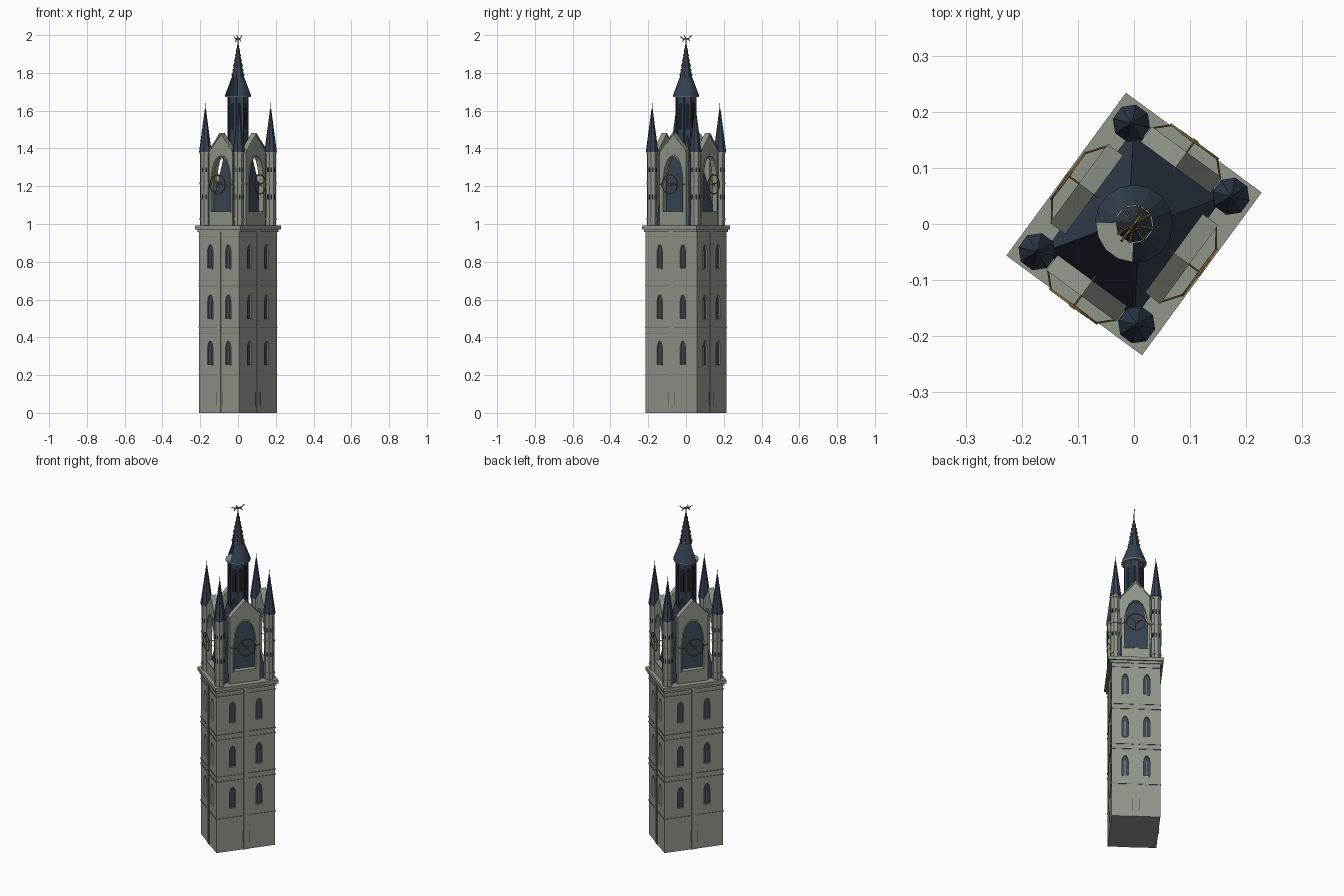
import bpy, bmesh
from math import pi, cos, sin, atan2, radians
from mathutils import Matrix, Vector

if "Cube" in bpy.data.objects:
    bpy.data.objects.remove(bpy.data.objects["Cube"])

TURN = Matrix.Rotation(radians(-36.3), 4, 'Z')
BODY = (0.132, 0.168)      # half sizes of the shaft
WALL = (0.118, 0.155)      # outer planes of the belfry walls
WALL_HALF = (0.087, 0.077)


def material(name, rgb):
    m = bpy.data.materials.new(name)
    m.use_nodes = True
    m.diffuse_color = (*rgb, 1)
    m.node_tree.nodes["Principled BSDF"].inputs["Base Color"].default_value = (*rgb, 1)
    return m


STONE = material("grey stone", (0.28, 0.305, 0.255))
TRIM = material("dark stone", (0.16, 0.175, 0.15))
SLATE = material("blue slate", (0.036, 0.055, 0.083))
GLASS = material("window blue", (0.045, 0.058, 0.09))
DARK = material("deep shadow", (0.012, 0.015, 0.02))
GOLD = material("old gold", (0.22, 0.13, 0.03))


def finish(name, bm, mat):
    bmesh.ops.recalc_face_normals(bm, faces=bm.faces[:])
    bm.transform(TURN)
    mesh = bpy.data.meshes.new(name)
    bm.to_mesh(mesh)
    bm.free()
    mesh.materials.append(mat)
    ob = bpy.data.objects.new(name, mesh)
    bpy.context.collection.objects.link(ob)
    return ob


def side(k):
    """Frame of side k: x points outward, y runs along the wall."""
    return Matrix.Rotation(k * pi / 2, 4, 'Z')


def box(bm, lo, hi, frame=Matrix()):
    lo, hi = Vector(lo), Vector(hi)
    m = frame @ Matrix.Translation((lo + hi) / 2) @ Matrix.Diagonal((*(hi - lo), 1))
    bmesh.ops.create_cube(bm, size=1, matrix=m)


def frustum(bm, z0, z1, r0, r1, n=8, at=(0, 0), caps=True):
    m = Matrix.Translation((*at, (z0 + z1) / 2)) @ Matrix.Rotation(pi / n, 4, 'Z')
    return bmesh.ops.create_cone(bm, cap_ends=caps, segments=n, radius1=r0,
                                 radius2=r1, depth=z1 - z0, matrix=m)["verts"]


def rod(bm, p, q, r=0.002):
    p, q = Vector(p), Vector(q)
    m = Matrix.Translation((p + q) / 2) @ (q - p).to_track_quat('Z', 'Y').to_matrix().to_4x4()
    bmesh.ops.create_cone(bm, cap_ends=True, segments=6, radius1=r, radius2=r,
                          depth=(q - p).length, matrix=m)


def prism(bm, loops, x0, x1, frame):
    """Plate from outline loops of (y, z); later loops are holes."""
    edges = []
    for loop in loops:
        vs = [bm.verts.new(frame @ Vector((x0, y, z))) for y, z in loop]
        edges += [bm.edges.new((a, b)) for a, b in zip(vs, vs[1:] + vs[:1])]
    geom = bmesh.ops.triangle_fill(bm, edges=edges, use_beauty=True)["geom"]
    faces = [f for f in geom if isinstance(f, bmesh.types.BMFace)]
    ext = bmesh.ops.extrude_face_region(bm, geom=faces, use_keep_orig=True)["geom"]
    step = frame.to_3x3() @ Vector((x1 - x0, 0, 0))
    bmesh.ops.translate(bm, vec=step, verts=[v for v in ext if isinstance(v, bmesh.types.BMVert)])


def arch(y, half, z0, spring, top):
    right = [(half * cos(t) ** 0.8, spring + (top - spring) * sin(t) ** 1.25)
             for t in (0, 0.35, 0.7, 1.05, 1.35)]
    pts = [(half, z0)] + right + [(0, top)] + [(-a, b) for a, b in right[::-1]] + [(-half, z0)]
    return [(y + a, b) for a, b in pts]


# Shaft with recessed lancet windows
bm = bmesh.new()
box(bm, (-BODY[0], -BODY[1], 0), (BODY[0], BODY[1], 0.97))
shaft = finish("tower_shaft", bm, STONE)
cut, panes, bars = bmesh.new(), bmesh.new(), bmesh.new()
for k in range(4):
    d, f = BODY[k % 2], side(k)
    for y in (-0.076, 0.076) if k % 2 == 0 else (-0.059, 0.059):
        for z in (0.25, 0.495, 0.76):
            shape = arch(y, 0.018, z, z + 0.085, z + 0.13)
            prism(cut, [shape], d - 0.012, d + 0.01, f)
            prism(panes, [shape], d - 0.014, d - 0.010, f)
            box(bars, (d - 0.011, y - 0.002, z), (d - 0.005, y + 0.002, z + 0.1), f)
            box(bars, (d - 0.011, y - 0.018, z), (d + 0.002, y + 0.018, z + 0.006), f)
    # Narrow slits beside the foot of each pilaster
    for y in (-0.02, 0.02):
        box(panes, (d - 0.002, y - 0.002, 0.04), (d + 0.001, y + 0.002, 0.11), f)
cutter = finish("window_cutter", cut, STONE)
cutter.hide_render = True
cutter.hide_set(True)
mod = shaft.modifiers.new("windows", 'BOOLEAN')
mod.operation, mod.object, mod.solver = 'DIFFERENCE', cutter, 'EXACT'
finish("shaft_window_panes", panes, GLASS)
finish("window_mullions", bars, STONE)

# Pilasters, string courses and cornice
bm = bmesh.new()
for k in range(4):
    d = BODY[k % 2]
    box(bm, (d - 0.01, -0.013, 0), (d + 0.004, 0.013, 0.97), side(k))
finish("pilasters", bm, STONE)
bm = bmesh.new()
for z in (0.2, 0.42, 0.45, 0.67, 0.70, 0.93):
    for k in range(4):
        d, w = BODY[k % 2], BODY[1 - k % 2] + 0.003
        box(bm, (d - 0.005, -w, z), (d + 0.003, w, z + 0.004), side(k))
finish("string_courses", bm, TRIM)
bm = bmesh.new()
box(bm, (-0.14, -0.173, 0.957), (0.14, 0.173, 0.976))
box(bm, (-0.15, -0.18, 0.972), (0.15, 0.18, 0.992))
finish("cornice_platform", bm, STONE)

# Gabled belfry walls with open pointed arches
bm, rims = bmesh.new(), bmesh.new()
for k in range(4):
    d, w, f = WALL[k % 2], WALL_HALF[k % 2], side(k)
    gable = [(-w, 0.99), (w, 0.99), (w, 1.385), (0, 1.475), (-w, 1.385)]
    prism(bm, [gable, arch(0, 0.063, 1.065, 1.22, 1.36)], d - 0.028, d, f)
    prism(rims, [arch(0, 0.068, 1.06, 1.22, 1.367), arch(0, 0.062, 1.066, 1.22, 1.358)],
          d - 0.002, d + 0.004, f)
    for s in (-1, 1):      # sloping copings
        prism(rims, [[(0, 1.471), (s * w, 1.381), (s * w, 1.391), (0, 1.482)]],
              d - 0.03, d + 0.004, f)
finish("belfry_gables", bm, STONE)
finish("gable_mouldings", rims, STONE)

# Steep hipped roof behind the gables
bm = bmesh.new()
box(bm, (-0.1, -0.135, 0.99), (0.1, 0.135, 1.47))
for v in bm.verts:
    if v.co.z > 1.2:
        v.co.x *= 0.35
        v.co.y *= 0.26
finish("hipped_roof", bm, SLATE)

# Corner turrets
shafts, rings, slits, cones = (bmesh.new() for _ in range(4))
for sx in (-1, 1):
    for sy in (-1, 1):
        at = (sx * 0.11, sy * 0.142)
        frustum(shafts, 0.99, 1.385, 0.028, 0.028, at=at)
        for z in (1.02, 1.21, 1.37):
            frustum(rings, z, z + 0.012, 0.031, 0.031, at=at)
        frustum(cones, 1.382, 1.61, 0.034, 0.003, at=at)
        frustum(cones, 1.60, 1.64, 0.002, 0.001, at=at)
        for i in range(8):
            f = Matrix.Translation((*at, 0)) @ Matrix.Rotation(i * pi / 4, 4, 'Z')
            for z in (1.13, 1.275):
                box(slits, (0.024, -0.004, z), (0.0268, 0.004, z + 0.025), f)
finish("turret_shafts", shafts, STONE)
finish("turret_rings", rings, STONE)
finish("turret_slits", slits, DARK)
finish("turret_spires", cones, SLATE)

# Octagonal lantern
bm, slots = bmesh.new(), bmesh.new()
frustum(bm, 1.38, 1.675, 0.053, 0.053)
for i in range(8):
    f = Matrix.Rotation(i * pi / 4, 4, 'Z')
    prism(slots, [arch(0, 0.011, 1.5, 1.61, 1.64)], 0.047, 0.0502, f)
    a = (i + 0.5) * pi / 4
    rod(bm, (0.053 * cos(a), 0.053 * sin(a), 1.4), (0.053 * cos(a), 0.053 * sin(a), 1.675), 0.004)
finish("lantern", bm, SLATE)
finish("lantern_openings", slots, DARK)
bm = bmesh.new()
frustum(bm, 1.672, 1.68, 0.068, 0.068, 16)
finish("lantern_floor", bm, STONE)

# Flared lantern roof, open on one side, and the needle spire
bm = bmesh.new()
frustum(bm, 1.678, 1.775, 0.07, 0.034, 16, caps=False)
gone = [f for f in bm.faces
        if 222 < (atan2(f.calc_center_median().y, f.calc_center_median().x) * 180 / pi) % 360 < 310]
bmesh.ops.delete(bm, geom=gone, context='FACES')
finish("lantern_roof", bm, SLATE)
bm = bmesh.new()
frustum(bm, 1.773, 1.955, 0.034, 0.003)
finish("needle_spire", bm, SLATE)

# Gilded crockets up the spire ribs
bm = bmesh.new()
for i in range(8):
    f = Matrix.Rotation((i + 0.5) * pi / 4, 4, 'Z')
    for j in range(6):
        z = 1.785 + j * 0.026
        r = 0.034 * (1.955 - z) / 0.182
        box(bm, (r - 0.002, -0.0015, z), (r + 0.004, 0.0015, z + 0.008), f)
finish("spire_crockets", bm, GOLD)

# Weather vane
bm = bmesh.new()
rod(bm, (0, 0, 1.95), (0, 0, 1.98), 0.002)
vane = side(0)
box(bm, (-0.002, -0.022, 1.976), (0.002, 0.02, 1.986), vane)
for p, q in (((0, 0.016, 1.98), (0, 0.036, 1.998)), ((0, -0.018, 1.982), (0, -0.038, 1.992)),
             ((0, -0.012, 1.978), (0, -0.024, 1.966)), ((0, 0.012, 1.978), (0, 0.026, 1.968)),
             ((0, 0, 1.984), (0, -0.012, 1.998))):
    rod(bm, p, q, 0.0025)
finish("weather_vane", bm, GOLD)

# Skeleton clock dials on brackets
bm = bmesh.new()
for k in range(4):
    d, w = WALL[k % 2], WALL_HALF[k % 2]
    x, zc = d + 0.027, 1.21
    part = bmesh.new()
    rings = [[(r * cos(i * pi / 12), zc + r * sin(i * pi / 12)) for i in range(24)]
             for r in (0.053, 0.048)]
    prism(part, rings, x - 0.002, x + 0.002, Matrix())
    for s in (-1, 1):
        rod(part, (x, s * 0.05, zc), (d, s * w, zc))
    rod(part, (x, 0, zc), (d - 0.04, 0, zc))
    rod(part, (x, 0.012, zc - 0.012), (x, -0.034, zc + 0.03))
    rod(part, (x, -0.01, zc - 0.004), (x, 0.03, zc + 0.01), 0.003)
    rod(part, (x - 0.003, 0, zc), (x + 0.004, 0, zc), 0.007)
    part.transform(side(k))
    mesh = bpy.data.meshes.new("dial_part")
    part.to_mesh(mesh)
    part.free()
    bm.from_mesh(mesh)
    bpy.data.meshes.remove(mesh)
finish("clock_dials", bm, GOLD)
